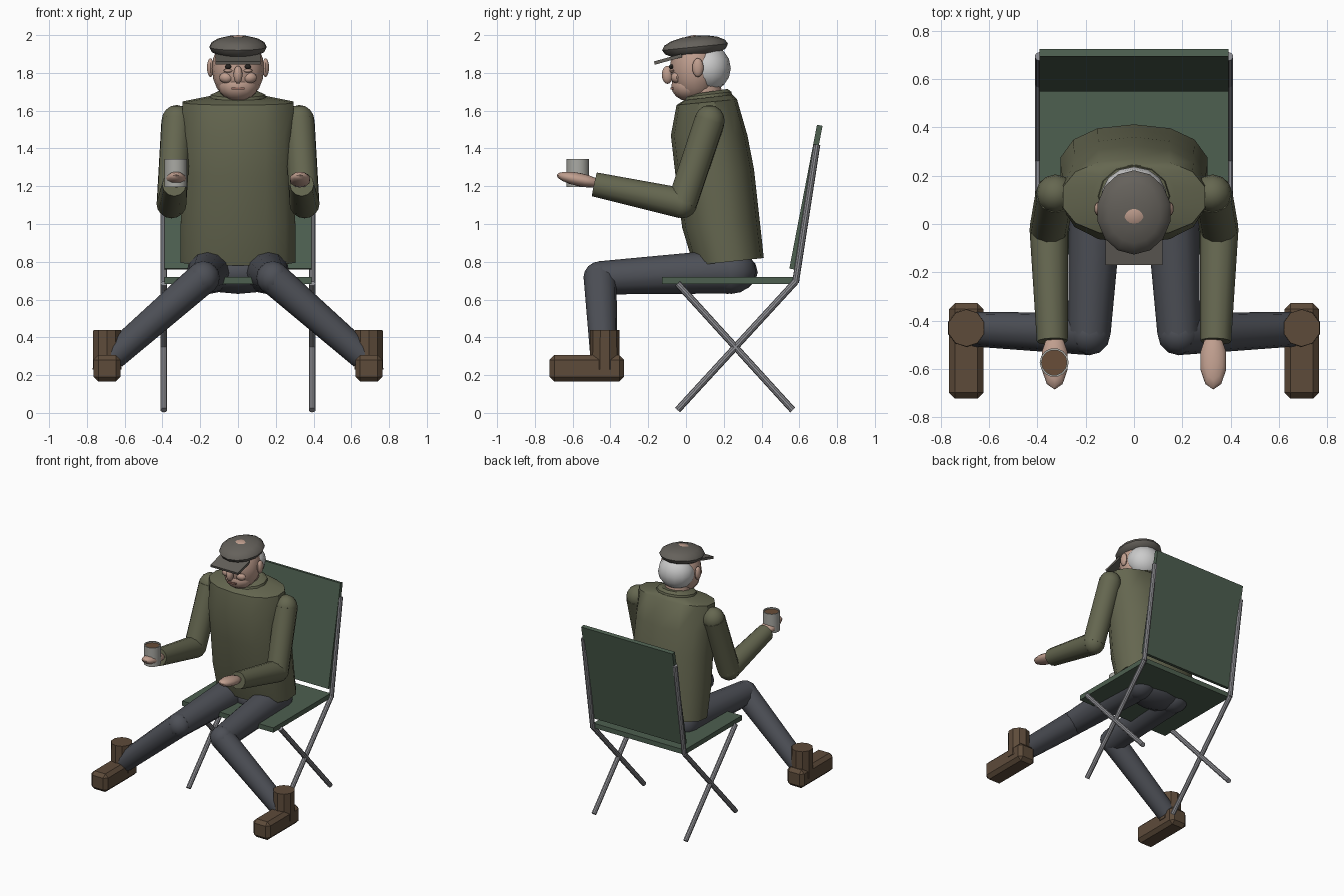
import bpy, bmesh, math
from mathutils import Vector, Matrix

if "Cube" in bpy.data.objects:
    bpy.data.objects.remove(bpy.data.objects["Cube"])


def material(name, rgb):
    m = bpy.data.materials.new(name)
    m.diffuse_color = (*rgb, 1)
    m.use_nodes = True
    m.node_tree.nodes["Principled BSDF"].inputs["Base Color"].default_value = m.diffuse_color
    return m


OLIVE = material("olive_wool", (0.13, 0.135, 0.08))
NAVY = material("trouser_cloth", (0.075, 0.08, 0.095))
BROWN = material("boot_leather", (0.11, 0.07, 0.042))
SKIN = material("skin", (0.52, 0.34, 0.27))
HAIR = material("white_hair", (0.6, 0.6, 0.58))
TWEED = material("cap_tweed", (0.13, 0.12, 0.105))
CANVAS = material("chair_canvas", (0.075, 0.115, 0.08))
METAL = material("chair_metal", (0.28, 0.28, 0.3))
TIN = material("mug_tin", (0.4, 0.4, 0.37))
COFFEE = material("coffee", (0.14, 0.075, 0.04))
DARK = material("dark", (0.02, 0.017, 0.015))
LIP = material("lip", (0.3, 0.15, 0.12))


def finish(name, bm, mat, smooth=35):
    bmesh.ops.recalc_face_normals(bm, faces=bm.faces)
    me = bpy.data.meshes.new(name)
    bm.to_mesh(me)
    bm.free()
    ob = bpy.data.objects.new(name, me)
    bpy.context.collection.objects.link(ob)
    me.materials.append(mat)
    if smooth:
        bpy.ops.object.select_all(action='DESELECT')
        ob.select_set(True)
        bpy.context.view_layer.objects.active = ob
        bpy.ops.object.shade_smooth_by_angle(angle=math.radians(smooth))
    return ob


def add_tube(bm, a, b, r1, r2, sides):
    a, b = Vector(a), Vector(b)
    d = b - a
    m = Matrix.Translation((a + b) / 2) @ d.to_track_quat('Z', 'Y').to_matrix().to_4x4()
    bmesh.ops.create_cone(bm, cap_ends=True, segments=sides, radius1=r1, radius2=r2,
                          depth=d.length, matrix=m)


def add_ball(bm, c, r, u=12, v=8, pitch=0):
    m = Matrix.Translation(c) @ Matrix.Rotation(pitch, 4, 'X') @ Matrix.Diagonal((*r, 1))
    bmesh.ops.create_uvsphere(bm, u_segments=u, v_segments=v, radius=1, matrix=m)


def tube(name, a, b, r1, r2, mat, sides=12):
    bm = bmesh.new()
    add_tube(bm, a, b, r1, r2, sides)
    return finish(name, bm, mat)


def ball(name, c, r, mat, u=12, v=8, pitch=0):
    bm = bmesh.new()
    add_ball(bm, c, r, u, v, pitch)
    return finish(name, bm, mat, 50)


def box(name, c, size, mat, pitch=0, bevel=0):
    bm = bmesh.new()
    bmesh.ops.create_cube(bm, size=1, matrix=Matrix.Translation(c)
                          @ Matrix.Rotation(pitch, 4, 'X') @ Matrix.Diagonal((*size, 1)))
    if bevel:
        bmesh.ops.bevel(bm, geom=bm.edges[:], offset=bevel, segments=1, affect='EDGES')
    return finish(name, bm, mat, 0)


def loft(name, rings, mat, sides=14, power=2.3, smooth=35):
    """rings: (front_y, front_z, back_y, back_z, half_width)"""
    bm = bmesh.new()
    loops = []
    for fy, fz, by, bz, rx in rings:
        loop = []
        for i in range(sides):
            t = 2 * math.pi * i / sides
            c, s = math.cos(t), math.sin(t)
            x = rx * math.copysign(abs(s) ** (2 / power), s)
            k = (1 - math.copysign(abs(c) ** (2 / power), c)) / 2
            loop.append(bm.verts.new((x, fy + (by - fy) * k, fz + (bz - fz) * k)))
        loops.append(loop)
    for p, q in zip(loops, loops[1:]):
        for i in range(sides):
            j = (i + 1) % sides
            bm.faces.new((p[i], p[j], q[j], q[i]))
    bm.faces.new(loops[0])
    bm.faces.new(loops[-1])
    return finish(name, bm, mat, smooth)


# folding chair
box("seat", (0, 0.224, 0.702), (0.78, 0.70, 0.037), CANVAS)
box("chair_back", (0, 0.635, 1.142), (0.78, 0.03, 0.775), CANVAS, pitch=-0.19)
for side, s in (("left", 1), ("right", -1)):
    x = 0.392 * s
    tube(side + "_front_leg", (x, -0.045, 0.685), (x, 0.565, 0.015), 0.018, 0.018, METAL, 10)
    tube(side + "_back_leg", (x, -0.045, 0.015), (x, 0.58, 0.695), 0.018, 0.018, METAL, 10)
    tube(side + "_back_post", (x, 0.58, 0.69), (x, 0.693, 1.42), 0.018, 0.018, METAL, 10)

# jumper and collar
loft("torso", [(0.04, 0.78, 0.412, 0.82, 0.31), (-0.02, 0.98, 0.39, 1.02, 0.31),
               (-0.055, 1.25, 0.36, 1.29, 0.305), (-0.08, 1.47, 0.325, 1.47, 0.305),
               (-0.05, 1.63, 0.27, 1.66, 0.30), (-0.01, 1.655, 0.245, 1.685, 0.17)], OLIVE)
loft("collar", [(-0.02, 1.63, 0.25, 1.66, 0.155), (-0.01, 1.67, 0.24, 1.70, 0.145),
                (0.02, 1.685, 0.22, 1.715, 0.11)], OLIVE, 12, 2)
tube("neck", (0, 0.11, 1.60), (0, 0.09, 1.75), 0.095, 0.09, SKIN)

# pelvis
ball("pelvis", (0, 0.22, 0.745), (0.25, 0.16, 0.115), NAVY)

for side, s in (("left", 1), ("right", -1)):
    # sleeve
    shoulder, elbow = (0.325 * s, 0.125, 1.545), (0.352 * s, -0.02, 1.11)
    bm = bmesh.new()
    add_ball(bm, shoulder, (0.08, 0.08, 0.085))
    add_tube(bm, shoulder, elbow, 0.082, 0.08, 12)
    add_ball(bm, elbow, (0.08, 0.08, 0.08))
    add_tube(bm, elbow, (0.338 * s, -0.485, 1.21), 0.08, 0.064, 12)
    finish(side + "_sleeve", bm, OLIVE, 40)
    # hand
    ball(side + "_hand", (0.328 * s, -0.565, 1.235), (0.056, 0.122, 0.035), SKIN, 10, 8, -0.2)
    # trouser leg
    hip, knee = (0.15 * s, 0.24, 0.75), (0.185 * s, -0.455, 0.715)
    bm = bmesh.new()
    add_ball(bm, hip, (0.12, 0.13, 0.12))
    add_tube(bm, hip, knee, 0.118, 0.088, 12)
    add_ball(bm, knee, (0.088, 0.088, 0.088))
    add_tube(bm, knee, (0.66 * s, -0.435, 0.30), 0.087, 0.072, 12)
    finish(side + "_trouser_leg", bm, NAVY, 40)
    # boot
    tube(side + "_boot_shaft", (0.693 * s, -0.43, 0.23), (0.693 * s, -0.43, 0.44),
         0.08, 0.077, BROWN, 10)
    box(side + "_boot_foot", (0.693 * s, -0.525, 0.236), (0.143, 0.395, 0.14), BROWN, bevel=0.025)

# head, jaw and hair
ball("head", (0, 0.045, 1.823), (0.138, 0.13, 0.178), SKIN, 16, 10)
ball("jaw", (0, 0.01, 1.73), (0.105, 0.088, 0.078), SKIN, 12, 8)
ball("hair", (0, 0.115, 1.825), (0.135, 0.122, 0.125), HAIR, 14, 8)

# face
ball("nose", (0, -0.098, 1.79), (0.025, 0.03, 0.048), SKIN, 10, 8)
box("mouth", (0, -0.074, 1.717), (0.07, 0.015, 0.012), LIP)
for side, s in (("left", 1), ("right", -1)):
    ball(side + "_ear", (0.146 * s, 0.063, 1.828), (0.019, 0.03, 0.05), SKIN, 10, 8)
    ball(side + "_eye", (0.052 * s, -0.078, 1.832), (0.017, 0.013, 0.013), DARK, 8, 6)
    ball(side + "_eye_bag", (0.052 * s, -0.074, 1.812), (0.025, 0.014, 0.01), SKIN, 8, 6)
    ball(side + "_cheek", (0.06 * s, -0.05, 1.775), (0.04, 0.03, 0.03), SKIN, 8, 6)

# flat cap
ball("cap", (0, 0.048, 1.937), (0.154, 0.175, 0.06), TWEED, 14, 8, 0.1)
box("cap_brim", (0, -0.095, 1.872), (0.236, 0.15, 0.018), TWEED, pitch=0.27)

# mug as a hollow lathe, with coffee inside
bm = bmesh.new()
profile = [(0, 1.197), (0.06, 1.197), (0.06, 1.343), (0.052, 1.343), (0.052, 1.215), (0, 1.215)]
vs = [bm.verts.new((r, 0, z)) for r, z in profile]
es = [bm.edges.new(p) for p in zip(vs, vs[1:])]
bmesh.ops.spin(bm, geom=vs + es, cent=(0, 0, 0), axis=(0, 0, 1), angle=2 * math.pi, steps=14)
bmesh.ops.remove_doubles(bm, verts=bm.verts[:], dist=0.0005)
bmesh.ops.translate(bm, verts=bm.verts[:], vec=(-0.33, -0.573, 0))
finish("mug", bm, TIN)
tube("coffee", (-0.33, -0.573, 1.22), (-0.33, -0.573, 1.333), 0.053, 0.053, COFFEE, 14)
